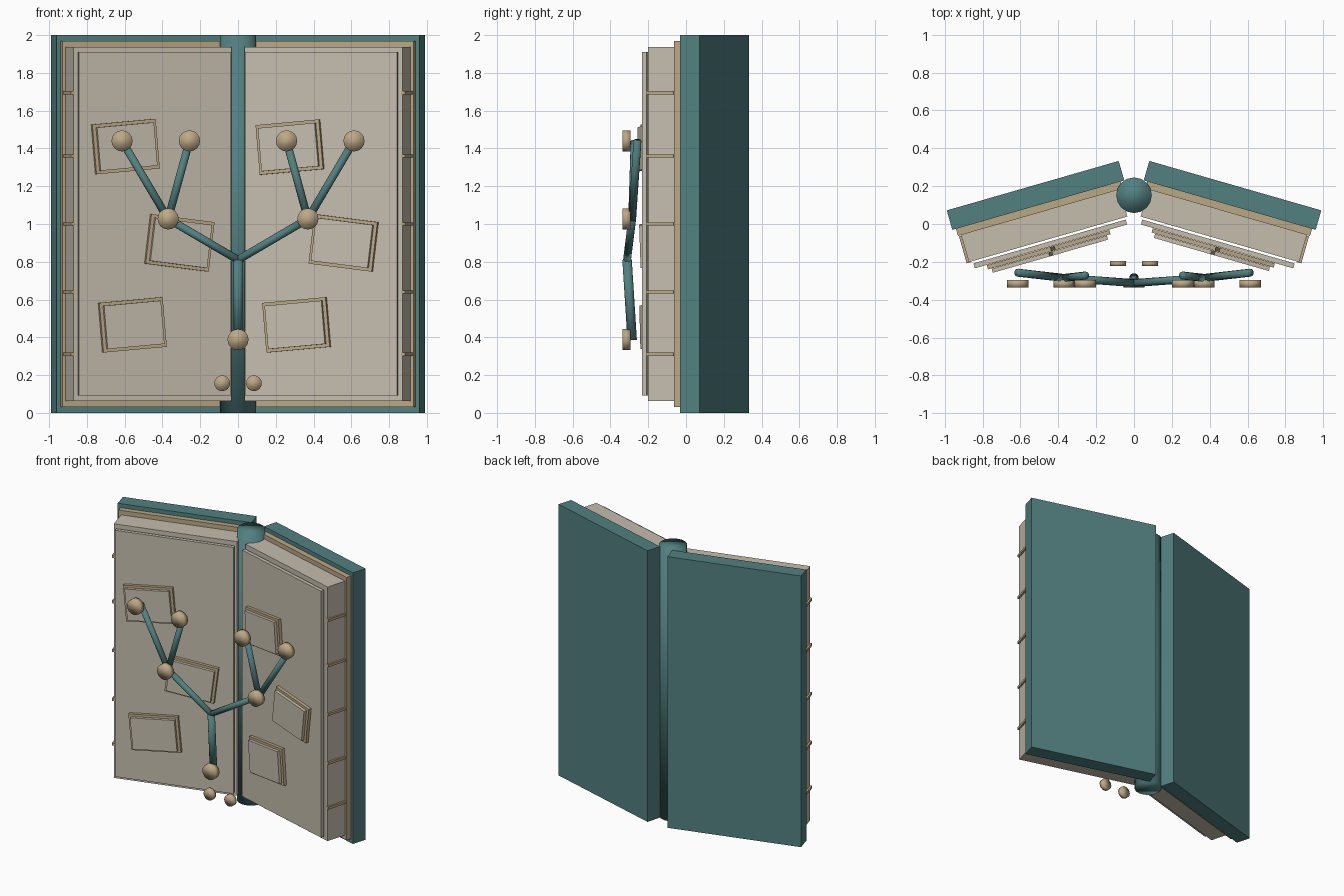
import bpy
from math import sin, cos, radians
from mathutils import Matrix, Vector

cube = bpy.data.objects.get("Cube")
if cube:
    bpy.data.objects.remove(cube, do_unlink=True)

OPEN = 0.28                       # swing of each half, radians
HINGE = Vector((0.081, 0.333))    # inner back edge of a cover


def material(name, rgb):
    m = bpy.data.materials.new(name)
    m.use_nodes = True
    m.diffuse_color = (*rgb, 1)
    m.node_tree.nodes["Principled BSDF"].inputs["Base Color"].default_value = (*rgb, 1)
    return m


teal = material("teal", (0.085, 0.215, 0.215))
paper = material("paper", (0.56, 0.51, 0.42))
tan = material("tan", (0.50, 0.39, 0.235))


def leaf_matrix(s, u, v, z, tilt=0.0):
    """Place on half s: u runs outward along the cover, v runs from its back to the front."""
    c, n = cos(OPEN), sin(OPEN)
    pos = Vector((s * (HINGE.x + c * u - n * v), HINGE.y - n * u - c * v, z))
    return (Matrix.Translation(pos) @ Matrix.Rotation(-s * OPEN, 4, 'Z')
            @ Matrix.Rotation(-tilt, 4, 'Y'))


def slab(name, mat, s, u, v, z, tilt=0.0):
    """Box given by (low, high) ranges in leaf space."""
    mid = [(r[0] + r[1]) / 2 for r in (u, v, z)]
    size = [r[1] - r[0] for r in (u, v, z)]
    bpy.ops.mesh.primitive_cube_add(size=1)
    ob = bpy.context.object
    ob.name = name
    ob.data.transform(Matrix.Diagonal((*size, 1)))
    ob.matrix_world = leaf_matrix(s, *mid, tilt)
    ob.data.materials.append(mat)


def rod(name, mat, a, b, radius, sides=12):
    """Smooth cylinder between two points."""
    a, b = Vector(a), Vector(b)
    bpy.ops.mesh.primitive_cylinder_add(vertices=sides, radius=radius, depth=(b - a).length)
    ob = bpy.context.object
    ob.name = name
    ob.matrix_world = (Matrix.Translation((a + b) / 2)
                       @ (b - a).to_track_quat('Z', 'Y').to_matrix().to_4x4())
    ob.data.materials.append(mat)
    bpy.ops.object.shade_smooth()


def disc(name, x, z, radius, front, back):
    rod(name, tan, (x, back, z), (x, front, z), radius, 16)


# Spine
rod("spine", teal, (0, 0.152, 0), (0, 0.152, 2), 0.094, 16)

# Covers, linings, page blocks and top sheets
for s, side in ((1, "left"), (-1, "right")):
    slab(side + "_cover", teal, s, (0, 0.945), (0, 0.107), (0, 2))
    slab(side + "_lining", tan, s, (0.02, 0.925), (0.107, 0.146), (0.032, 1.97))
    slab(side + "_page_block", paper, s, (0.037, 0.908), (0.146, 0.295), (0.063, 1.937))
    slab(side + "_top_sheet", paper, s, (0.05, 0.887), (0.308, 0.335), (0.093, 1.91))
    # Thin bands on the fore edge
    for z in (0.31, 0.64, 1.0, 1.36, 1.695):
        slab(side + "_edge_band", tan, s, (0.9, 0.921), (0.15, 0.298), (z - 0.009, z + 0.009))

# Tilted panels: a tan mount with a paper card in front
for x, z, angle in ((0.272, 1.407, 5), (0.556, 0.9, -7), (0.307, 0.466, 5),
                    (-0.593, 1.41, 5), (-0.307, 0.9, -7), (-0.556, 0.466, 5)):
    s = 1 if x > 0 else -1
    u = (abs(x) + 0.018) / cos(OPEN)
    for name, mat, w, h, v in (("panel_mount", tan, 0.175, 0.132, (0.337, 0.36)),
                               ("panel_card", paper, 0.157, 0.115, (0.362, 0.384))):
        slab(name, mat, s, (u - w, u + w), v, (z - h, z + h), radians(angle))

# Branching stem
base, fork = (0, -0.285, 0.385), (0, -0.312, 0.81)
rod("trunk", teal, base, fork, 0.025)
disc("base_disc", 0, 0.388, 0.056, -0.336, -0.295)
for s in (1, -1):
    node = (s * 0.37, -0.285, 1.027)
    rod("main_branch", teal, fork, node, 0.021)
    disc("node_disc", node[0], node[2], 0.056, -0.336, -0.295)
    for x, y in ((0.257, -0.272), (0.614, -0.257)):
        rod("twig", teal, node, (s * x, y, 1.44), 0.021)
        disc("tip_disc", s * x, 1.44, 0.056, -0.336, -0.295)
    # Small pair of discs at the foot
    disc("foot_disc", s * 0.084, 0.157, 0.042, -0.222, -0.195)
